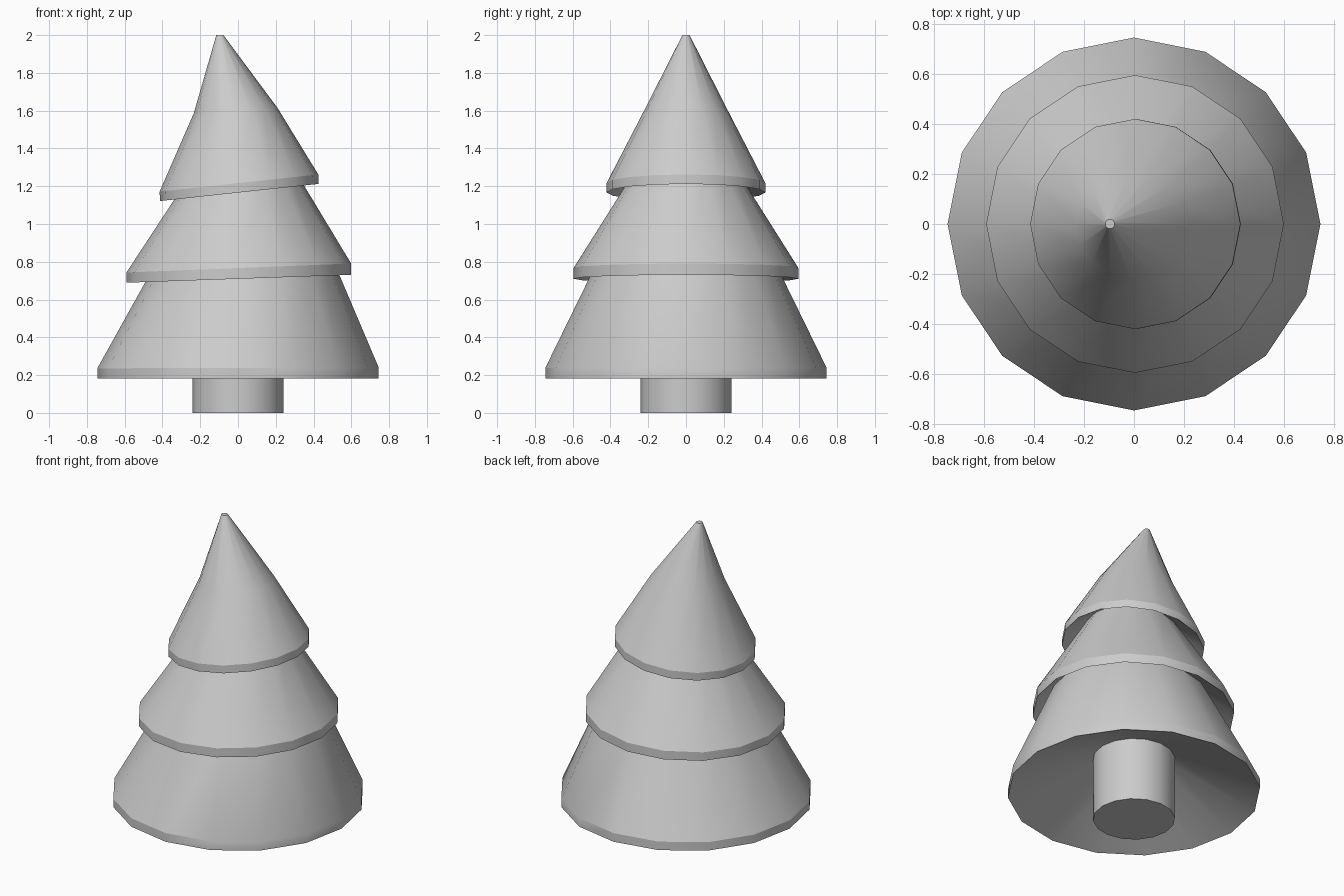
import bpy, bmesh, math

if "Cube" in bpy.data.objects:
    bpy.data.objects.remove(bpy.data.objects["Cube"])

SIDES = 16


def loft(name, rings, cap_start=False, cap_end=False):
    """Skin a stack of rings: (centre x, radius, z, tilt in x)."""
    bm = bmesh.new()
    loops = []
    for cx, r, z, tilt in rings:
        loop = []
        for i in range(SIDES):
            a = 2 * math.pi * i / SIDES
            loop.append(bm.verts.new((cx + r * math.cos(a), r * math.sin(a),
                                      z + tilt * r * math.cos(a))))
        loops.append(loop)
    for lo, hi in zip(loops, loops[1:]):
        for i in range(SIDES):
            j = (i + 1) % SIDES
            bm.faces.new((lo[i], lo[j], hi[j], hi[i]))
    if cap_start:
        bm.faces.new(loops[0][::-1])
    if cap_end:
        bm.faces.new(loops[-1])
    mesh = bpy.data.meshes.new(name)
    bm.to_mesh(mesh)
    bm.free()
    obj = bpy.data.objects.new(name, mesh)
    bpy.context.collection.objects.link(obj)
    bpy.ops.object.select_all(action='DESELECT')
    obj.select_set(True)
    bpy.context.view_layer.objects.active = obj
    bpy.ops.object.shade_smooth_by_angle(angle=math.radians(24))
    return obj


# Trunk, running up into the hollow underside
loft("trunk", [(0, 0.242, 0, 0), (0, 0.242, 0.41, 0)], cap_start=True)

# Bottom tier: hollow underside, rim, sloping side
loft("lower_branches", [
    (0, 0.24, 0.41, 0),
    (0, 0.745, 0.182, 0),
    (0, 0.745, 0.238, 0.003),
    (0.03, 0.47, 0.80, 0.035),
])

# Middle tier, slightly tilted
loft("middle_branches", [
    (0.03, 0.47, 0.80, 0.035),
    (0.004, 0.595, 0.71, 0.035),
    (0.004, 0.595, 0.767, 0.04),
    (0.015, 0.278, 1.27, 0.10),
])

# Top tier, tilted and bending over to the left
loft("top_branches", [
    (0.015, 0.278, 1.27, 0.10),
    (0.007, 0.42, 1.167, 0.108),
    (0.005, 0.42, 1.217, 0.108),
    (-0.012, 0.222, 1.60, 0.06),
    (-0.096, 0.019, 2.0, 0),
], cap_end=True)
